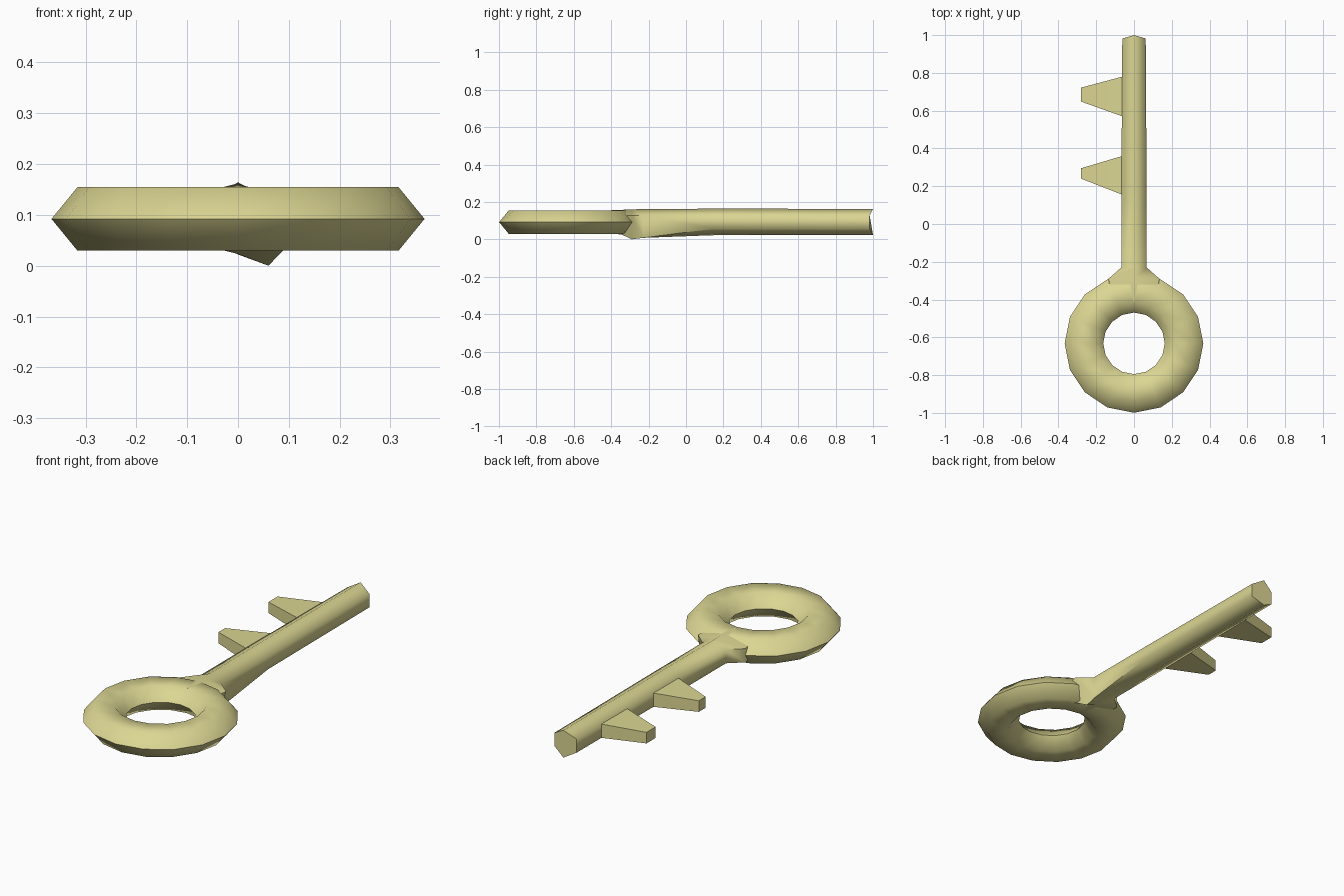
import bpy, bmesh, math

if "Cube" in bpy.data.objects:
    bpy.data.objects.remove(bpy.data.objects["Cube"])

brass = bpy.data.materials.new("pale_brass")
brass.diffuse_color = (0.71, 0.67, 0.29, 1)
brass.use_nodes = True
brass.node_tree.nodes["Principled BSDF"].inputs["Base Color"].default_value = brass.diffuse_color


def finish(name, bm, angle):
    bmesh.ops.recalc_face_normals(bm, faces=bm.faces)
    mesh = bpy.data.meshes.new(name)
    bm.to_mesh(mesh)
    bm.free()
    mesh.materials.append(brass)
    ob = bpy.data.objects.new(name, mesh)
    bpy.context.collection.objects.link(ob)
    bpy.ops.object.select_all(action='DESELECT')
    bpy.context.view_layer.objects.active = ob
    ob.select_set(True)
    bpy.ops.object.shade_smooth_by_angle(angle=math.radians(angle))
    return ob


def bridge(bm, a, b):
    n = len(a)
    for i in range(n):
        j = (i + 1) % n
        bm.faces.new((a[i], a[j], b[j], b[i]))


def loft(bm, sections):
    rings = [[bm.verts.new(p) for p in s] for s in sections]
    for a, b in zip(rings, rings[1:]):
        bridge(bm, a, b)
    bm.faces.new(rings[0])
    bm.faces.new(rings[-1])


# Ring handle: 16 segments with a flattened hexagonal section
bm = bmesh.new()
rings = []
for i in range(16):
    a = i * math.tau / 16
    ring = []
    for k in range(6):
        t = k * math.tau / 6
        r = 0.265 + 0.102 * math.cos(t)
        ring.append(bm.verts.new((r * math.cos(a), -0.632 + r * math.sin(a),
                                  0.092 + 0.072 * math.sin(t))))
    rings.append(ring)
for i in range(16):
    bridge(bm, rings[i], rings[(i + 1) % 16])
finish("ring_handle", bm, 75)


# Shaft: hexagonal bar, flared into the ring, with one low corner near it
def hexagon(y, w, top, bottom, low, low_x=None, side_back=0.0):
    low_x = w if low_x is None else low_x
    return [(0, y, top), (w, y - side_back, 0.128), (low_x, y - side_back, low),
            (0, y, bottom), (-w, y - side_back, 0.057), (-w, y - side_back, 0.128)]


bm = bmesh.new()
loft(bm, [hexagon(-0.41, 0.115, 0.155, 0.03, 0.057),
          hexagon(-0.29, 0.135, 0.16, 0.023, 0.0, 0.06),
          hexagon(-0.23, 0.067, 0.162, 0.022, 0.008),
          hexagon(0.15, 0.067, 0.164, 0.022, 0.057),
          hexagon(1.0, 0.062, 0.163, 0.022, 0.057, None, 0.018)])
finish("shaft", bm, 65)

# Two tapered teeth on the left side
for n, (b0, b1, t0, t1) in enumerate([(0.57, 0.78, 0.648, 0.722),
                                      (0.155, 0.36, 0.24, 0.295)]):
    bm = bmesh.new()
    loft(bm, [[(x, y0, z0), (x, y1, z0), (x, y1, z1), (x, y0, z1)]
              for x, y0, y1, z0, z1 in
              [(-0.02, b0 - 0.016, b1 + 0.011, 0.055, 0.13),
               (-0.062, b0, b1, 0.057, 0.128),
               (-0.28, t0, t1, 0.064, 0.121)]])
    finish("tooth_%d" % (n + 1), bm, 35)
